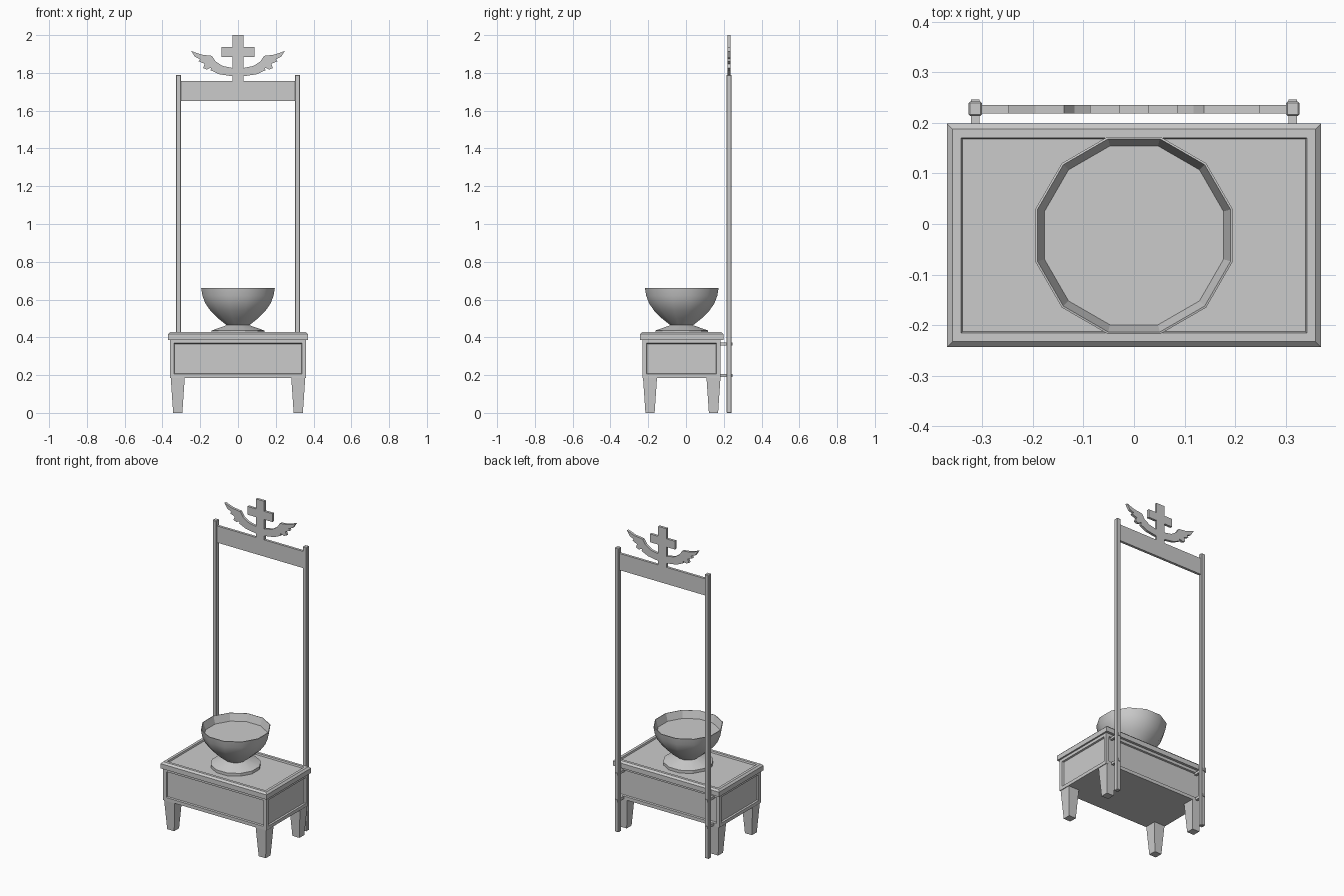
import bpy, bmesh, math
from mathutils import Vector

if "Cube" in bpy.data.objects:
    bpy.data.objects.remove(bpy.data.objects["Cube"])

CY = -0.0225  # centre line of the cabinet in y


def finish(bm, name):
    bmesh.ops.recalc_face_normals(bm, faces=bm.faces)
    me = bpy.data.meshes.new(name)
    bm.to_mesh(me)
    bm.free()
    ob = bpy.data.objects.new(name, me)
    bpy.context.collection.objects.link(ob)
    return ob


def box_bm(x0, x1, y0, y1, z0, z1):
    bm = bmesh.new()
    bmesh.ops.create_cube(bm, size=1)
    for v in bm.verts:
        v.co = Vector((x1 if v.co.x > 0 else x0,
                       y1 if v.co.y > 0 else y0,
                       z1 if v.co.z > 0 else z0))
    bm.normal_update()
    return bm


def recess(bm, faces, border, slope, depth):
    bmesh.ops.inset_individual(bm, faces=faces, thickness=border)
    bmesh.ops.inset_individual(bm, faces=faces, thickness=slope, depth=-depth)


# cabinet body with sunken panels on all four sides
bm = box_bm(-0.36, 0.36, CY - 0.208, CY + 0.205, 0.185, 0.39)
recess(bm, [f for f in bm.faces if abs(f.normal.z) < 0.5], 0.03, 0.004, 0.01)
finish(bm, "cabinet_body")

# table top: chamfered upper edge and sunken centre
bm = box_bm(-0.37, 0.37, CY - 0.221, CY + 0.221, 0.387, 0.428)
edges = [e for e in bm.edges if all(v.co.z > 0.42 for v in e.verts)]
bmesh.ops.bevel(bm, geom=edges, offset=0.011, segments=1, affect='EDGES')
bm.normal_update()
recess(bm, [max(bm.faces, key=lambda f: f.calc_center_median().z)], 0.024, 0.004, 0.01)
finish(bm, "table_top")

# tapered legs
for side, sx in (("left", -1), ("right", 1)):
    for end, sy in (("front", -1), ("back", 1)):
        cx, cy = sx * 0.319, CY + sy * 0.168
        bm = box_bm(cx - 0.037, cx + 0.037, cy - 0.037, cy + 0.037, 0, 0.187)
        for v in bm.verts:
            if v.co.z < 0.1:
                v.co.x = cx + (v.co.x - cx) * 0.66
                v.co.y = cy + (v.co.y - cy) * 0.66
        finish(bm, f"{end}_{side}_leg")

    # tall post behind the cabinet
    cx = sx * 0.314
    bm = box_bm(cx - 0.0135, cx + 0.0135, 0.214, 0.242, 0, 1.79)
    bmesh.ops.bevel(bm, geom=bm.edges[:], offset=0.003, segments=1, affect='EDGES')
    finish(bm, f"{side}_post")

    # pegs tying the post to the cabinet
    for level, z in (("lower", 0.197), ("upper", 0.365)):
        finish(box_bm(cx - 0.008, cx + 0.008, 0.165, 0.246, z - 0.008, z + 0.008),
               f"{side}_{level}_peg")

# crossbar with winged cross, half outline mirrored
half = [(0.029, 2.0), (0.029, 1.937), (0.087, 1.937), (0.087, 1.885), (0.029, 1.885),
        (0.029, 1.826), (0.082, 1.837), (0.118, 1.86), (0.138, 1.89), (0.195, 1.897),
        (0.248, 1.916), (0.228, 1.885), (0.2, 1.873), (0.209, 1.862), (0.176, 1.848),
        (0.185, 1.826), (0.165, 1.818), (0.142, 1.828), (0.145, 1.814), (0.1, 1.793),
        (0.029, 1.782), (0.029, 1.757), (0.303, 1.757), (0.303, 1.652)]
outline = half + [(-x, z) for x, z in reversed(half)]
bm = bmesh.new()
face = bm.faces.new([bm.verts.new((x, 0.219, z)) for x, z in outline])
out = bmesh.ops.extrude_face_region(bm, geom=[face], use_keep_orig=True)
for v in out["geom"]:
    if isinstance(v, bmesh.types.BMVert):
        v.co.y = 0.235
finish(bm, "winged_crossbar")

# twelve-sided footed bowl, filled: (half width, z) rings from foot to contents
N = 12
profile = [(0.14, 0.416), (0.14, 0.436), (0.06, 0.464), (0.105, 0.5), (0.146, 0.541),
           (0.173, 0.58), (0.188, 0.62), (0.195, 0.66), (0.191, 0.661), (0.177, 0.615)]
bm = bmesh.new()
rings = []
for w, z in profile:
    r = w / math.cos(math.pi / N)
    angs = [2 * math.pi * (i + 0.5) / N for i in range(N)]
    rings.append([bm.verts.new((r * math.cos(a), CY + r * math.sin(a), z)) for a in angs])
for k, (a, b) in enumerate(zip(rings, rings[1:])):
    for i in range(N):
        j = (i + 1) % N
        f = bm.faces.new((a[i], a[j], b[j], b[i]))
        f.smooth = 1 <= k <= 6
for e in bm.edges:  # crisp waist and foot rim
    if all(v in rings[2] or v in rings[1] for v in e.verts) and \
            abs(e.verts[0].co.z - e.verts[1].co.z) < 1e-5:
        e.smooth = False
bm.faces.new(rings[0])
bm.faces.new(rings[-1])
finish(bm, "bowl")
